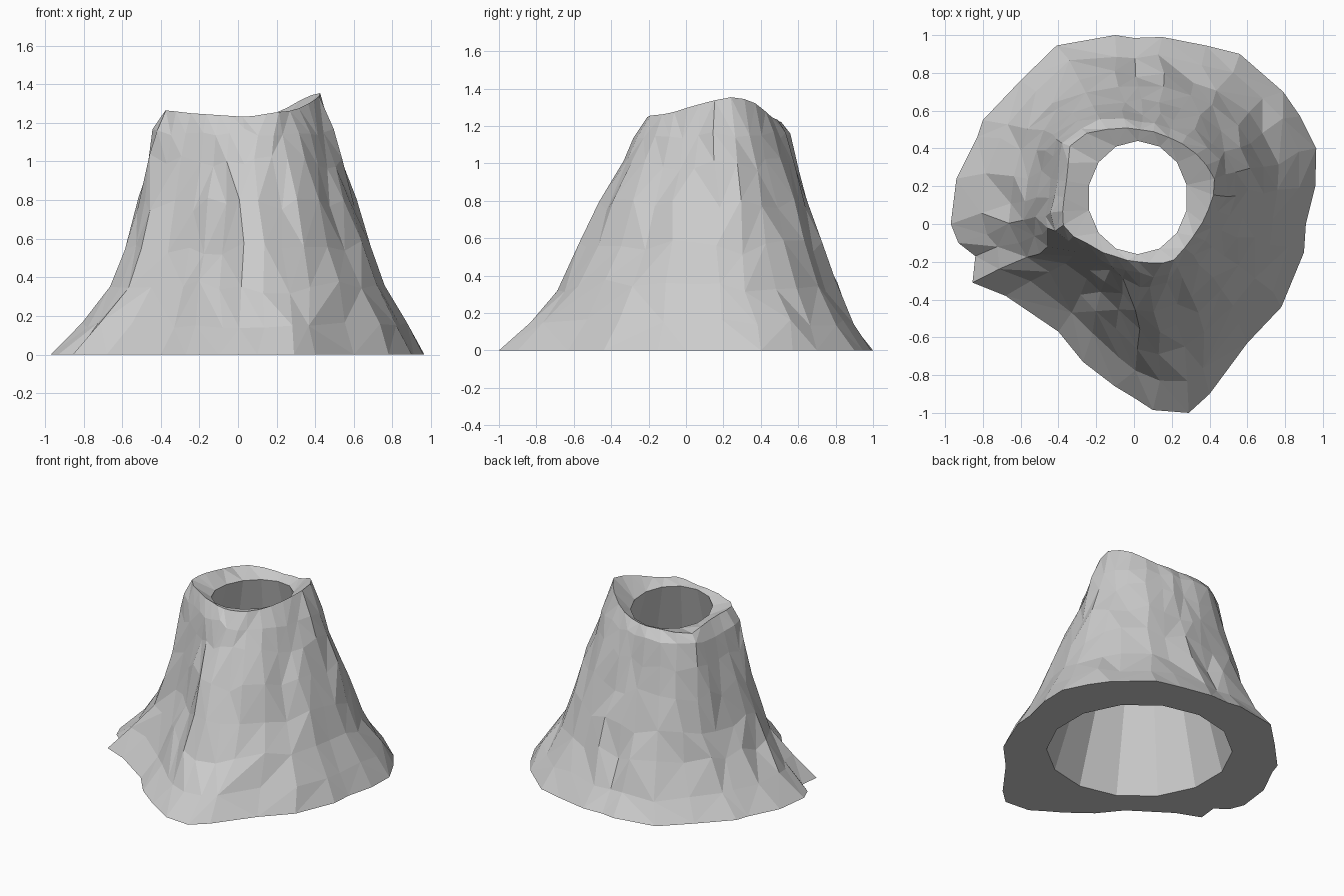
import bpy, bmesh, math, random
from mathutils import Vector

if "Cube" in bpy.data.objects:
    bpy.data.objects.remove(bpy.data.objects["Cube"])

random.seed(11)
C = (0.03, 0.12)   # axis of the hollow

# Ground outline (x, y), counter-clockwise, with the pointed root and small spur
base = [(.96, .2), (.965, .4), (.88, .57), (.79, .7), (.56, .9), (.38, .945), (.15, .99), (0, .985),
        (-.1, 1), (-.41, .945), (-.6, .76), (-.8, .55), (-.83, .46), (-.94, .24), (-.97, 0), (-.93, -.1),
        (-.84, -.17), (-.855, -.31), (-.68, -.38), (-.4, -.57), (-.27, -.73), (-.1, -.86), (0, -.92),
        (.1, -.985), (.29, -1), (.4, -.9), (.6, -.63), (.78, -.44), (.9, -.15), (.91, 0)]

# Broken rim (x, y, z)
rim = [(.43, .23, 1.355), (.36, .34, 1.34), (.2, .45, 1.25), (.02, .5, 1.22), (-.15, .5, 1.225),
       (-.28, .47, 1.22), (-.35, .4, 1.21), (-.34, .28, 1.24), (-.37, .13, 1.26), (-.37, -.03, 1.265),
       (-.25, -.1, 1.25), (-.1, -.17, 1.24), (.05, -.2, 1.23), (.2, -.2, 1.255),
       (.29, -.09, 1.265), (.38, .05, 1.31)]

# Flare profiles: how far out towards the ground outline, by direction and height
levels = [0, .15, .35, .55, .78, 1.0, 1.15]
flare = [(0, [1, .84, .63, .5, .36, .21, .12]),
         (90, [1, .79, .6, .45, .31, .17, .1]),
         (180, [1, .76, .49, .35, .23, .15, .11]),
         (220, [1, .68, .47, .34, .22, .13, .08]),
         (248, [1, .74, .52, .37, .25, .15, .08]),
         (260, [1, .78, .56, .41, .29, .17, .09]),
         (268, [1, .81, .63, .48, .35, .19, .09]),
         (290, [1, .80, .61, .45, .31, .15, .07]),
         (315, [1, .85, .66, .5, .34, .18, .09])]


def polar(x, y):
    return math.degrees(math.atan2(y - C[1], x - C[0])) % 360, math.hypot(x - C[0], y - C[1])


def around(table, ang):
    """Cyclic linear interpolation of (angle, values)."""
    t = sorted(table)
    t = [(t[-1][0] - 360, t[-1][1])] + t + [(t[0][0] + 360, t[0][1])]
    for (a, u), (b, v) in zip(t, t[1:]):
        if a <= ang <= b:
            k = (ang - a) / max(b - a, 1e-6)
            return [p + (q - p) * k for p, q in zip(u, v)]


rim_table = [(polar(x, y)[0], [polar(x, y)[1], z]) for x, y, z in rim]
bm = bmesh.new()
n = len(base)

# Outer wall: jittered rings from the ground up to the rim
rings = [[] for _ in range(len(levels) + 1)]
for i, (x, y) in enumerate(base):
    ang, r0 = polar(x, y)
    even = polar(*base[0])[0] + 360 * i / n      # columns spread evenly higher up
    for k in range(len(levels) + 1):
        s = min(1, k / 4) * 0.7
        a = ang + ((even - ang + 180) % 360 - 180) * s
        if 0 < k < len(levels):
            a += random.uniform(-2, 2)
        a %= 360
        r1, top = around(rim_table, a)
        rg = around([(polar(*p)[0], [polar(*p)[1]]) for p in base], a)[0]
        if k == len(levels):
            r, z = r1, top
        elif k == 0:
            r, z = r0, 0
        else:
            r = r1 + (rg - r1) * around(flare, a)[k] + random.uniform(-.014, .014)
            z = levels[k] + random.uniform(-.04, .04) * (0.5 if k in (1, 6) else 1)
        a = math.radians(a)
        rings[k].append(bm.verts.new((C[0] + r * math.cos(a), C[1] + r * math.sin(a), z)))
for lo, hi in zip(rings, rings[1:]):
    for i in range(n):
        j = (i + 1) % n
        a, b, c, d = lo[i], lo[j], hi[j], hi[i]
        tris = [(a, b, c), (a, c, d)] if random.random() < .5 else [(a, b, d), (b, c, d)]
        for t in tris:
            bm.faces.new(t)


# Inner hollow: plain tapering wall
def hole(cx, cy, rx, ry, z, tilt=0, m=14):
    angs = [math.tau * (i + .5) / m for i in range(m)]
    return [bm.verts.new((cx + rx * math.cos(t), cy + ry * math.sin(t),
                          z + tilt * math.cos(t + .8))) for t in angs]


low = hole(.045, .11, .625, .625, 0)
high = hole(.02, .14, .265, .3, 1.205, .025)
for i in range(14):
    j = (i + 1) % 14
    bm.faces.new((low[j], low[i], high[i], high[j]))


# Flat underside and sloping lip between the outer and inner loops
def loop_edges(vs):
    return [bm.edges.get((vs[i], vs[(i + 1) % len(vs)])) for i in range(len(vs))]


for outer, inner, nz in ((rings[0], low, -1), (rings[-1], high, 1)):
    bmesh.ops.triangle_fill(bm, use_beauty=True, use_dissolve=False,
                            edges=loop_edges(outer) + loop_edges(inner), normal=Vector((0, 0, nz)))
bmesh.ops.recalc_face_normals(bm, faces=bm.faces)

mesh = bpy.data.meshes.new("hollow_stump")
bm.to_mesh(mesh)
bm.free()
bpy.context.collection.objects.link(bpy.data.objects.new("hollow_stump", mesh))
